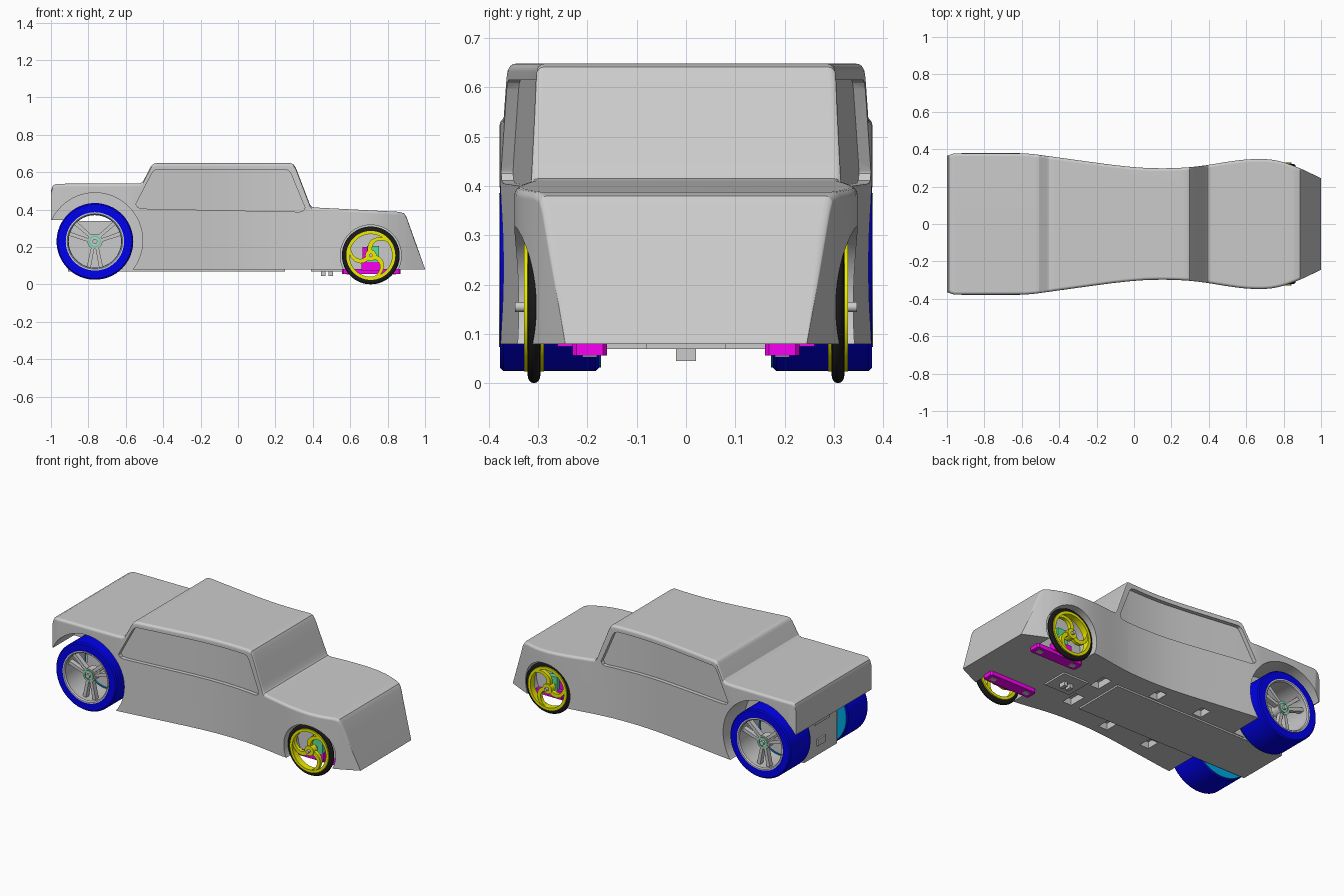
import bpy, bmesh
from math import sin, cos, pi, radians

if "Cube" in bpy.data.objects:
    bpy.data.objects.remove(bpy.data.objects["Cube"])


def mat(name, rgb):
    m = bpy.data.materials.new(name)
    m.diffuse_color = (*rgb, 1)
    m.use_nodes = True
    m.node_tree.nodes["Principled BSDF"].inputs["Base Color"].default_value = m.diffuse_color
    return m


BLUE = mat("blue", (0.0, 0.0, 0.85))
SKY = mat("light_blue", (0.0, 0.38, 0.75))
YELLOW = mat("yellow", (0.85, 0.85, 0.0))
BLACK = mat("black", (0.01, 0.01, 0.01))
MAGENTA = mat("magenta", (0.95, 0.0, 0.9))
GREEN = mat("green", (0.1, 0.75, 0.35))


def finish(name, bm, material=None, mirror=False):
    bmesh.ops.recalc_face_normals(bm, faces=bm.faces)
    me = bpy.data.meshes.new(name)
    bm.to_mesh(me)
    bm.free()
    ob = bpy.data.objects.new(name, me)
    bpy.context.collection.objects.link(ob)
    if material:
        me.materials.append(material)
    if mirror:
        md = ob.modifiers.new("mirror", 'MIRROR')
        md.use_axis = (False, True, False)
    return ob


def loft(name, rings, material=None, mirror=False):
    bm = bmesh.new()
    vs = [[bm.verts.new(p) for p in r] for r in rings]
    n = len(vs[0])
    for a, b in zip(vs, vs[1:]):
        for i in range(n):
            j = (i + 1) % n
            bm.faces.new((a[i], a[j], b[j], b[i]))
    bm.faces.new(vs[0])
    bm.faces.new(vs[-1])
    return finish(name, bm, material, mirror)


def prism(name, pts, y0, y1, material=None, mirror=True):
    return loft(name, [[(x, y, z) for x, z in pts] for y in (y0, y1)], material, mirror)


def box(name, x0, x1, y0, y1, z0, z1, material=None, mirror=False):
    return prism(name, [(x0, z0), (x1, z0), (x1, z1), (x0, z1)], y0, y1, material, mirror)


def circle(cx, cz, r, n=64):
    return [(cx + r * cos(2 * pi * i / n), cz + r * sin(2 * pi * i / n)) for i in range(n)]


def lathe(name, c, prof, material=None, n=64):
    """Closed (r, y) section turned about a y axis through c = (x, z), mirrored."""
    bm = bmesh.new()
    rs = [[bm.verts.new((c[0] + r * cos(2 * pi * i / n), y, c[1] + r * sin(2 * pi * i / n)))
           for r, y in prof] for i in range(n)]
    for i in range(n):
        a, b = rs[i], rs[(i + 1) % n]
        for k in range(len(prof)):
            l = (k + 1) % len(prof)
            bm.faces.new((a[k], a[l], b[l], b[k]))
    return finish(name, bm, material, True)


def interp(pts, x):
    if x <= pts[0][0]:
        return pts[0][1]
    for (xa, a), (xb, b) in zip(pts, pts[1:]):
        if x <= xb:
            return a + (b - a) * (x - xa) / (xb - xa)
    return pts[-1][1]


def cut(ob, cutter):
    bpy.context.view_layer.objects.active = ob
    if cutter.modifiers:
        bpy.context.view_layer.objects.active = cutter
        bpy.ops.object.modifier_apply(modifier="mirror")
        bpy.context.view_layer.objects.active = ob
    md = ob.modifiers.new("cut", 'BOOLEAN')
    md.operation = 'DIFFERENCE'
    md.solver = 'EXACT'
    md.object = cutter
    bpy.ops.object.modifier_apply(modifier="cut")
    bpy.data.objects.remove(cutter)


# Body: roof-line and plan-width curves lofted along the length
TOP = [(-1, .50), (-.99, .528), (-.97, .538), (-.525, .54), (-.508, .55), (-.465, .632), (-.455, .643),
       (-.44, .648), (.28, .648), (.298, .641), (.31, .622), (.385, .426), (.395, .415), (.415, .411),
       (.86, .388), (.888, .38), (.902, .358), (1, .083)]
PLAN = [(-1, .365), (-.96, .378), (-.57, .378), (-.45, .362), (-.3, .341), (-.1, .314), (.02, .302),
        (.1, .298), (.2, .298), (.3, .303), (.4, .316), (.5, .333), (.6, .346), (.7, .349),
        (.78, .338), (.88, .302), (1, .245)]


def width(x):
    if -.9 < x < .9:
        return sum(interp(PLAN, x + d) for d in (-.03, 0, .03)) / 3
    return interp(PLAN, x)


stations = sorted({p[0] for p in TOP} | {-.96} | {round(-.58 + .0397 * i, 4) for i in range(39)})
rings = []
for x in stations:
    w, t = width(x), interp(TOP, x)
    r = min(.016, (t - .08) * .4)
    half = [(w, .08), (w, t - r), (w - .08 * r, t - .6 * r), (w - .3 * r, t - .3 * r),
            (w - .6 * r, t - .08 * r), (w - r, t)]
    rings.append([(x, y, z) for y, z in half] + [(x, -y, z) for y, z in reversed(half)])
body = loft("car_body", rings)

# Wheel wells and open tail
RW, FW = (-.765, .23), (.71, .155)
cut(body, prism("rear_well", circle(RW[0], .235, .255), -.165, -.5))
cut(body, prism("rear_opening", circle(RW[0], .235, .2), -.5, .5, mirror=False))
cut(body, box("tail_opening", -1.1, -.78, -.5, .5, 0, .345))
cut(body, prism("front_well", circle(*FW, .163), -.2, -.5))

# Recessed side windows following the curved flank
LOW = [(-.545, .425), (-.535, .411), (-.51, .405), (.33, .388), (.348, .393), (.357, .408)]
HIGH = [(-.545, .431), (-.46, .595), (-.448, .609), (-.43, .615), (.25, .614), (.27, .609),
        (.283, .592), (.352, .425), (.357, .413)]
xs = sorted({p[0] for p in LOW + HIGH} | {round(-.4 + .05 * i, 3) for i in range(13)})
cut(body, loft("window_cut", [[(x, -width(x) + .024, interp(LOW, x)), (x, -width(x) + .024, interp(HIGH, x)),
                               (x, -.5, interp(HIGH, x)), (x, -.5, interp(LOW, x))] for x in xs], mirror=True))

# Floor pockets
for x0, x1, y0, y1 in [(.3, .36, -.17, -.06), (.3, .36, .06, .17), (-.02, .04, -.25, -.17),
                       (-.02, .04, .17, .25), (-.32, -.26, -.26, -.18), (-.32, -.26, .18, .26)]:
    cut(body, box("pocket", x0, x1, y0, y1, 0, .12))

# Chassis parts
box("rear_chassis", -.91, -.5, -.16, .16, .07, .34)
box("floor_plate", -.5, .25, -.16, .16, .07, .082)
box("tail_bracket_upper", -.925, -.9, -.07, .07, .27, .31)
box("tail_bracket_lower", -.92, -.9, -.04, .04, .13, .17)
box("tow_base", .39, .56, -.08, .08, .07, .082)
for i, x in enumerate((.445, .485)):
    box(f"guide_tab_{i}", x, x + .022, -.02, .02, .045, .075)

# Front suspension arms, posts and knuckles
arm = [(.555, .168), (.565, .16), (.86, .16), (.87, .168), (.87, .222), (.86, .23), (.565, .23), (.555, .222)]
loft("front_arm", [[(x, -y, z) for x, y in arm] for z in (.057, .082)], MAGENTA, True)
for x in (.58, .81):
    box("arm_slot", x, x + .035, -.21, -.18, .054, .058, None, True)
box("front_post", .66, .76, -.26, -.195, .075, .125, MAGENTA, True)
box("front_post_upper", .665, .75, -.235, -.195, .12, .2, MAGENTA, True)
box("front_knuckle", .69, .755, -.262, -.235, .12, .205, GREEN, True)

# Rear wheels
lathe("rear_tyre", RW, [(.155, -.377), (.198, -.377), (.205, -.37), (.205, -.183), (.198, -.176), (.155, -.176)], BLUE)
lathe("rear_inner_ring", RW, [(.14, -.18), (.198, -.18), (.198, -.172), (.14, -.172)], SKY)
lathe("rear_rim", RW, [(.142, -.372), (.148, -.379), (.156, -.379), (.156, -.18), (.145, -.18), (.145, -.33)])
for k in range(3):
    for s in (-1, 1):
        a = radians(30 + 120 * k)
        line = [(.025, s * .01 - .009), (.145, s * .034 - .011), (.145, s * .034 + .011), (.025, s * .01 + .009)]
        prism(f"rear_spoke_{k}_{s}", [(RW[0] + u * cos(a) - v * sin(a), RW[1] + u * sin(a) + v * cos(a))
                                      for u, v in line], -.345, -.315)
prism("rear_hub", circle(*RW, .04, 32), -.348, -.29)
lathe("rear_hub_ring", RW, [(.024, -.352), (.032, -.352), (.032, -.34), (.024, -.34)], GREEN, 32)
prism("rear_axle", circle(*RW, .013, 24), -.362, -.1)

# Front wheels: thin rounded tyre, rim and swirl spokes
lathe("front_tyre", FW, [(.128, -.32)] + [(.138 + .0165 * cos(pi / 2 - pi * i / 8), -.308 - .013 * sin(pi / 2 - pi * i / 8))
                                         for i in range(9)] + [(.128, -.296)], BLACK)
lathe("front_rim", FW, [(.114, -.328), (.131, -.328), (.131, -.288), (.114, -.288)], YELLOW)
for k in range(3):
    edge = [[], []]
    for i in range(9):
        t = i / 8
        r = .02 + .1 * t
        a = radians(100 + 120 * k) - 1.0 * t * t
        for s in (0, 1):
            b = a + (2 * s - 1) * (.012 + .008 * t * t) / r
            edge[s].append((FW[0] + r * cos(b), FW[1] + r * sin(b)))
    prism(f"front_spoke_{k}", edge[0] + edge[1][::-1], -.322, -.3, YELLOW)
prism("front_hub", circle(*FW, .03, 32), -.328, -.288, YELLOW)
prism("front_axle", circle(*FW, .01, 24), -.346, -.19)

# Smooth shading with sharp edges kept
for ob in bpy.context.scene.objects:
    ob.select_set(True)
bpy.context.view_layer.objects.active = body
bpy.ops.object.shade_smooth_by_angle(angle=radians(28))
wn = body.modifiers.new("normals", 'WEIGHTED_NORMAL')
wn.keep_sharp = True
